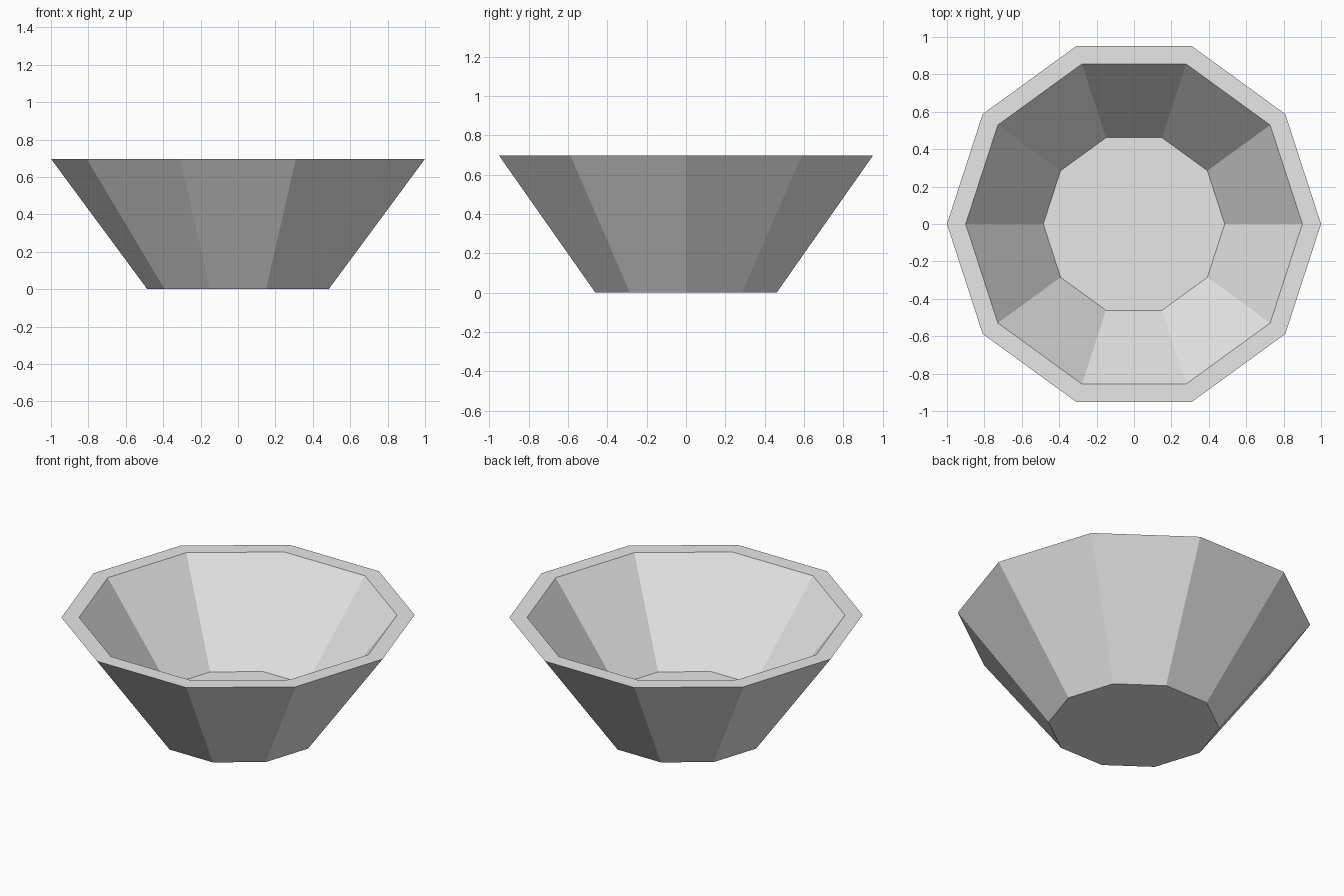
import bpy
import bmesh
from math import cos, sin, tau

cube = bpy.data.objects.get("Cube")
if cube:
    bpy.data.objects.remove(cube, do_unlink=True)

SIDES = 10
# Profile as (radius, height): base, outer rim, inner rim, inner floor
PROFILE = [(0.485, 0.0), (1.0, 0.697), (0.9, 0.697), (0.485, 0.135)]

# Plain grey finish
grey = bpy.data.materials.new("light_grey")
grey.use_nodes = True
colour = (0.8, 0.8, 0.8, 1.0)
grey.diffuse_color = colour
grey.node_tree.nodes["Principled BSDF"].inputs["Base Color"].default_value = colour

bm = bmesh.new()


def ring(radius, height):
    angles = [tau * i / SIDES for i in range(SIDES)]
    return [bm.verts.new((radius * cos(a), radius * sin(a), height)) for a in angles]


# Outer wall, rim and inner wall
rings = [ring(r, z) for r, z in PROFILE]
for low, high in zip(rings, rings[1:]):
    for i in range(SIDES):
        j = (i + 1) % SIDES
        bm.faces.new((low[i], low[j], high[j], high[i]))

# Underside and inner floor
bm.faces.new(rings[0][::-1])
bm.faces.new(rings[-1])
bmesh.ops.recalc_face_normals(bm, faces=bm.faces[:])

mesh = bpy.data.meshes.new("bowl")
bm.to_mesh(mesh)
bm.free()
mesh.materials.append(grey)
bowl = bpy.data.objects.new("bowl", mesh)
bpy.context.collection.objects.link(bowl)
